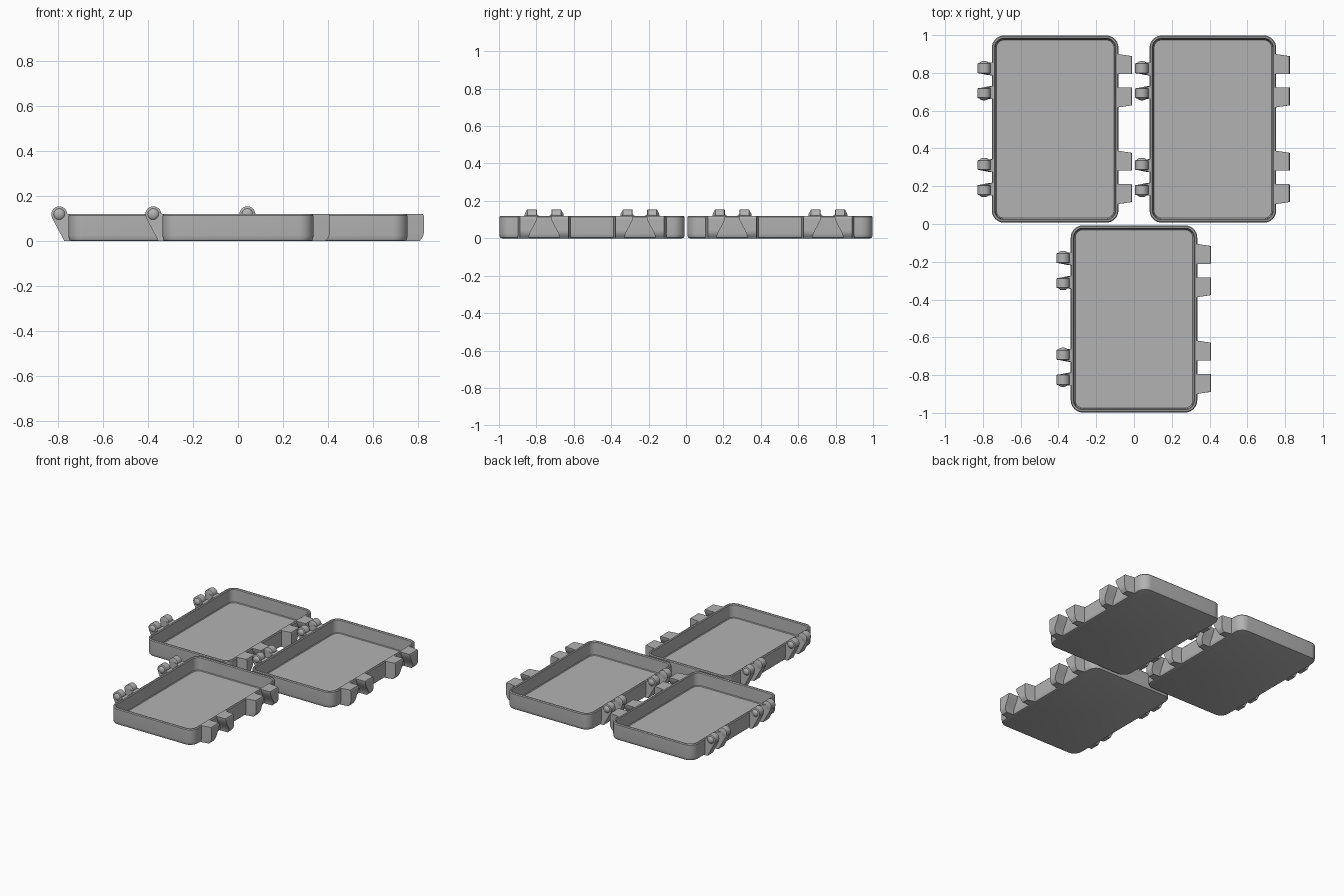
import bpy, bmesh, math

if "Cube" in bpy.data.objects:
    bpy.data.objects.remove(bpy.data.objects["Cube"])

grey = bpy.data.materials.new("plain grey")
grey.use_nodes = True
colour = (0.45, 0.45, 0.45, 1)
grey.diffuse_color = colour
grey.node_tree.nodes["Principled BSDF"].inputs["Base Color"].default_value = colour

HALF_W, HALF_L, HEIGHT, CORNER = 0.335, 0.4955, 0.12, 0.065
PIN_X, PIN_R = -0.376, 0.035


def loft(name, rings, angle=35):
    """Skin a list of equal rings and cap both ends."""
    bm = bmesh.new()
    loops = [[bm.verts.new(p) for p in ring] for ring in rings]
    n = len(loops[0])
    for a, b in zip(loops, loops[1:]):
        for i in range(n):
            j = (i + 1) % n
            bm.faces.new((a[i], a[j], b[j], b[i]))
    bm.faces.new(loops[0])
    bm.faces.new(loops[-1])
    bmesh.ops.recalc_face_normals(bm, faces=bm.faces)
    mesh = bpy.data.meshes.new(name)
    bm.to_mesh(mesh)
    bm.free()
    mesh.materials.append(grey)
    ob = bpy.data.objects.new(name, mesh)
    bpy.context.collection.objects.link(ob)
    bpy.ops.object.select_all(action="DESELECT")
    ob.select_set(True)
    bpy.context.view_layer.objects.active = ob
    bpy.ops.object.shade_smooth_by_angle(angle=math.radians(angle))
    return ob


def rounded_ring(inset, z, steps=8):
    r = CORNER - inset
    ring = []
    for k, (sx, sy) in enumerate(((1, 1), (-1, 1), (-1, -1), (1, -1))):
        for i in range(steps + 1):
            a = math.pi / 2 * (k + i / steps)
            ring.append((sx * (HALF_W - CORNER) + r * math.cos(a),
                         sy * (HALF_L - CORNER) + r * math.sin(a), z))
    return ring


def tray(name):
    # Outside wall, rounded lip, inside wall and floor in one skin
    profile = [(0.014, 0), (0.006, 0.003), (0.002, 0.01), (0, 0.025),
               (0, 0.114), (0.005, HEIGHT), (0.013, HEIGHT), (0.018, 0.114),
               (0.02, 0.025), (0.024, 0.02)]
    return loft(name, [rounded_ring(d, z) for d, z in profile])


def pin(name, y, side):
    # Barrel with a domed snap tip facing away from its twin
    stations = [(-0.027, 0.03), (-0.024, PIN_R), (0.024, PIN_R), (0.027, 0.03),
                (0.027, 0.025), (0.032, 0.021), (0.036, 0.014), (0.038, 0.005)]
    rings = []
    for d, r in stations:
        rings.append([(PIN_X + r * math.cos(t * math.pi / 12), y + side * d,
                       HEIGHT + r * math.sin(t * math.pi / 12)) for t in range(24)])
    return loft(name, rings)


def arm(name, y, side):
    # Wedge that carries the barrel, flaring towards the wall
    rings = []
    for inner, flare in ((-1, 0.014), (1, 0.006)):
        ring = []
        for x, z, f in ((-0.328, 0, 1), (-0.353, 0, 0.8), (-0.409, 0.105, 0),
                        (-0.38, 0.13, 0), (-0.328, 0.12, 1)):
            ring.append((x, y + side * inner * (0.025 + flare * f), z))
        rings.append(ring)
    return loft(name, rings)


def clip(name, y, side):
    # Block with a tapered outer side and a curved inner side, wider gap below
    rings = []
    for i in range(13):
        t = i / 12
        z = HEIGHT * t
        s = t * t * (3 - 2 * t)
        inner = 0.082 - 0.046 * s
        reach = 0.408 - 0.02 * max(0, 1 - t * 3) ** 2 - (0.004 if i == 12 else 0)
        rings.append([(0.328, y + side * inner, z), (reach, y + side * inner, z),
                      (reach, y + side * 0.13, z), (0.328, y + side * 0.142, z)])
    return loft(name, rings, 25)


# Three identical trays: two at the back, one centred at the front
places = (("back_right", -0.4175, 0.5025), ("back_left", 0.4175, 0.5025),
          ("front", 0, -0.5025))
for label, px, py in places:
    parts = [tray(label + "_tray")]
    for end, centre in (("rear", 0.256), ("fore", -0.256)):
        for side in (1, -1):
            tag = f"{label}_{end}_{'outer' if side > 0 else 'inner'}"
            y = centre + side * 0.066
            parts += [pin(tag + "_hinge_pin", y, side),
                      arm(tag + "_hinge_arm", y, side),
                      clip(tag + "_hinge_clip", centre, side)]
    for part in parts:
        part.location = (px, py, 0)
